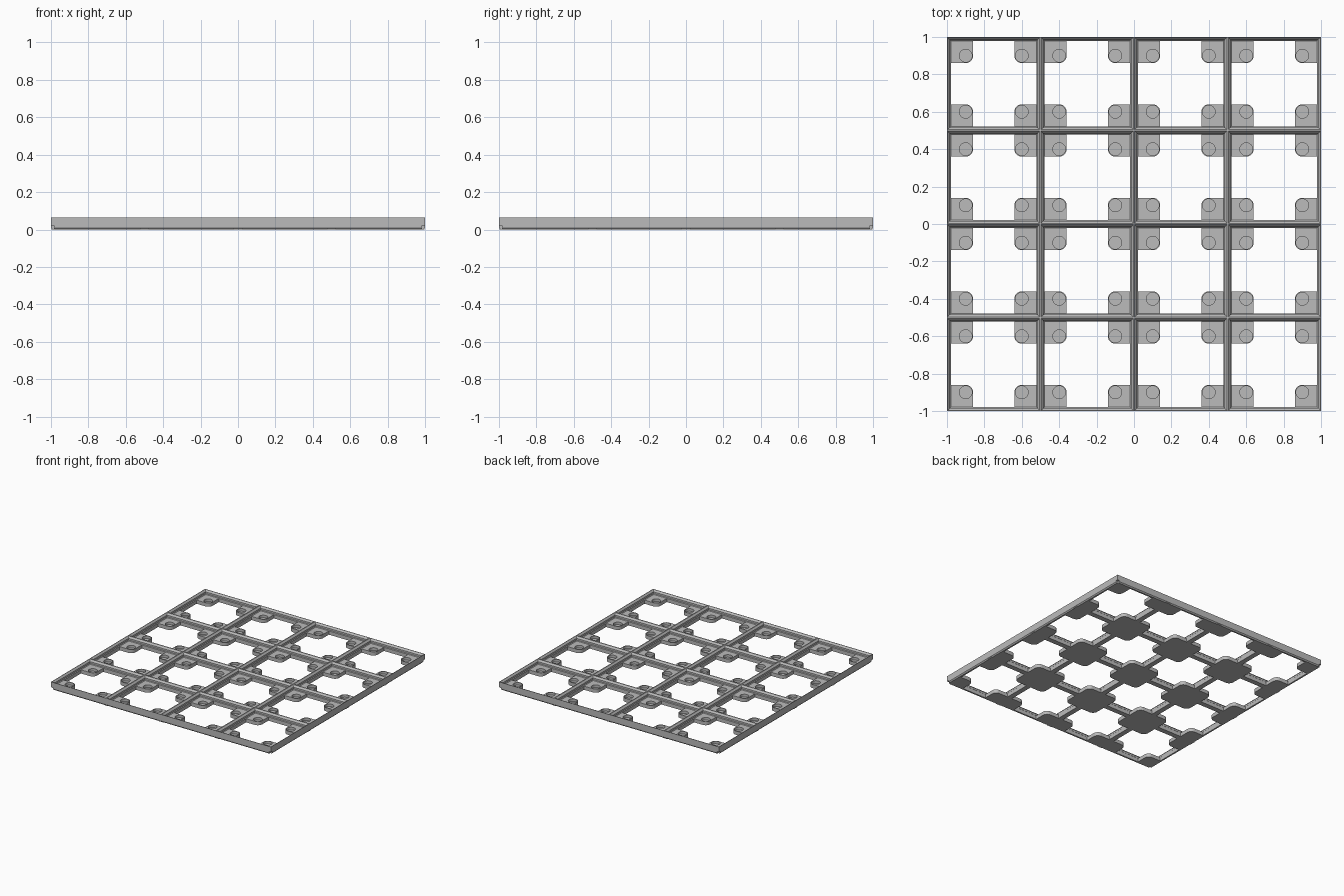
import bpy, bmesh, math
from mathutils import Matrix, Vector

cube = bpy.data.objects.get("Cube")
if cube:
    bpy.data.objects.remove(cube)

CELL, TOP, PAD_TOP, NOTCH = 0.5, 0.063, 0.03, 0.02
WALL = 0.021

grey = bpy.data.materials.new("plain_grey")
grey.use_nodes = True
colour = (0.5, 0.5, 0.5, 1)
grey.diffuse_color = colour
grey.node_tree.nodes["Principled BSDF"].inputs["Base Color"].default_value = colour


def add_object(name, mesh, turn, x, y):
    ob = bpy.data.objects.new(name, mesh)
    bpy.context.collection.objects.link(ob)
    ob.location = (x, y, 0)
    ob.rotation_euler.z = turn
    return ob


def finish(bm, name):
    bmesh.ops.recalc_face_normals(bm, faces=bm.faces)
    mesh = bpy.data.meshes.new(name)
    bm.to_mesh(mesh)
    bm.free()
    mesh.materials.append(grey)
    return mesh


def bar(name, profile, half_length):
    """Extrude a (y, z) profile along x."""
    bm = bmesh.new()
    face = bm.faces.new([bm.verts.new((-half_length, y, z)) for y, z in profile])
    ext = bmesh.ops.extrude_face_region(bm, geom=[face], use_keep_orig=True)
    moved = [g for g in ext["geom"] if isinstance(g, bmesh.types.BMVert)]
    bmesh.ops.translate(bm, verts=moved, vec=(2 * half_length, 0, 0))
    return finish(bm, name)


# Sloped side of a rail, from the ridge down to the pad level
side = [(0.004, TOP), (0.016, 0.049), (0.016, 0.035), (WALL, PAD_TOP)]

# Inner rails, in both directions
inner_profile = side + [(WALL, 0), (-WALL, 0)] + [(-y, z) for y, z in reversed(side)]
inner = bar("inner_rail", inner_profile, 0.996)
for i in (-1, 0, 1):
    add_object("cross_rail", inner, 0, 0, i * CELL)
    add_object("long_rail", inner, math.pi / 2, i * CELL, 0)

# Outer frame: full length upper wall over a shorter chamfered foot
upper = bar("frame_wall", [(0, TOP)] + side + [(WALL, NOTCH), (0, NOTCH)], 1)
foot = bar("frame_foot", [(0, NOTCH), (WALL, NOTCH), (WALL, 0), (0.008, 0), (0, 0.009)],
           1 - NOTCH)
for k in range(4):
    turn = k * math.pi / 2
    x, y = math.sin(turn), -math.cos(turn)
    add_object("frame_wall", upper, turn, x, y)
    add_object("frame_foot", foot, turn, x, y)


def corner_pad():
    """Pad with one rounded corner and a round blind socket in its top."""
    near, far, centre, radius, floor = 0.019, 0.14, 0.1, 0.034, 0.009
    arc = [i * math.pi / 16 for i in range(9)]
    outline = [(near, near), (far, near)]
    outline += [(centre + 0.04 * math.cos(a), centre + 0.04 * math.sin(a)) for a in arc]
    outline += [(near, far)]
    circle = [(centre + radius * math.cos(i * math.pi / 16),
               centre + radius * math.sin(i * math.pi / 16)) for i in range(32)]
    bm = bmesh.new()
    rims = []
    for points, low in ((outline, 0), (circle, floor)):
        top = [bm.verts.new((x, y, PAD_TOP)) for x, y in points]
        bottom = [bm.verts.new((x, y, low)) for x, y in points]
        bm.faces.new(bottom)
        for i in range(len(points)):
            bm.faces.new((top[i - 1], top[i], bottom[i], bottom[i - 1]))
            rims.append(bm.edges.get((top[i - 1], top[i])))
    bmesh.ops.triangle_fill(bm, edges=rims, use_beauty=True, normal=(0, 0, 1))
    return finish(bm, "corner_pad")


# Four pads in the corners of each cell
pad = corner_pad()
pads = []
for col in range(4):
    for row in range(4):
        for k in range(4):
            turn = k * math.pi / 2
            offset = Matrix.Rotation(turn, 2) @ Vector((-CELL / 2, -CELL / 2))
            pads.append(add_object("corner_pad", pad, turn,
                                   (col - 1.5) * CELL + offset.x,
                                   (row - 1.5) * CELL + offset.y))

# All pads share one mesh, so smoothing one rounds them all
bpy.ops.object.select_all(action='DESELECT')
pads[0].select_set(True)
bpy.context.view_layer.objects.active = pads[0]
bpy.ops.object.shade_smooth_by_angle(angle=math.radians(35))
